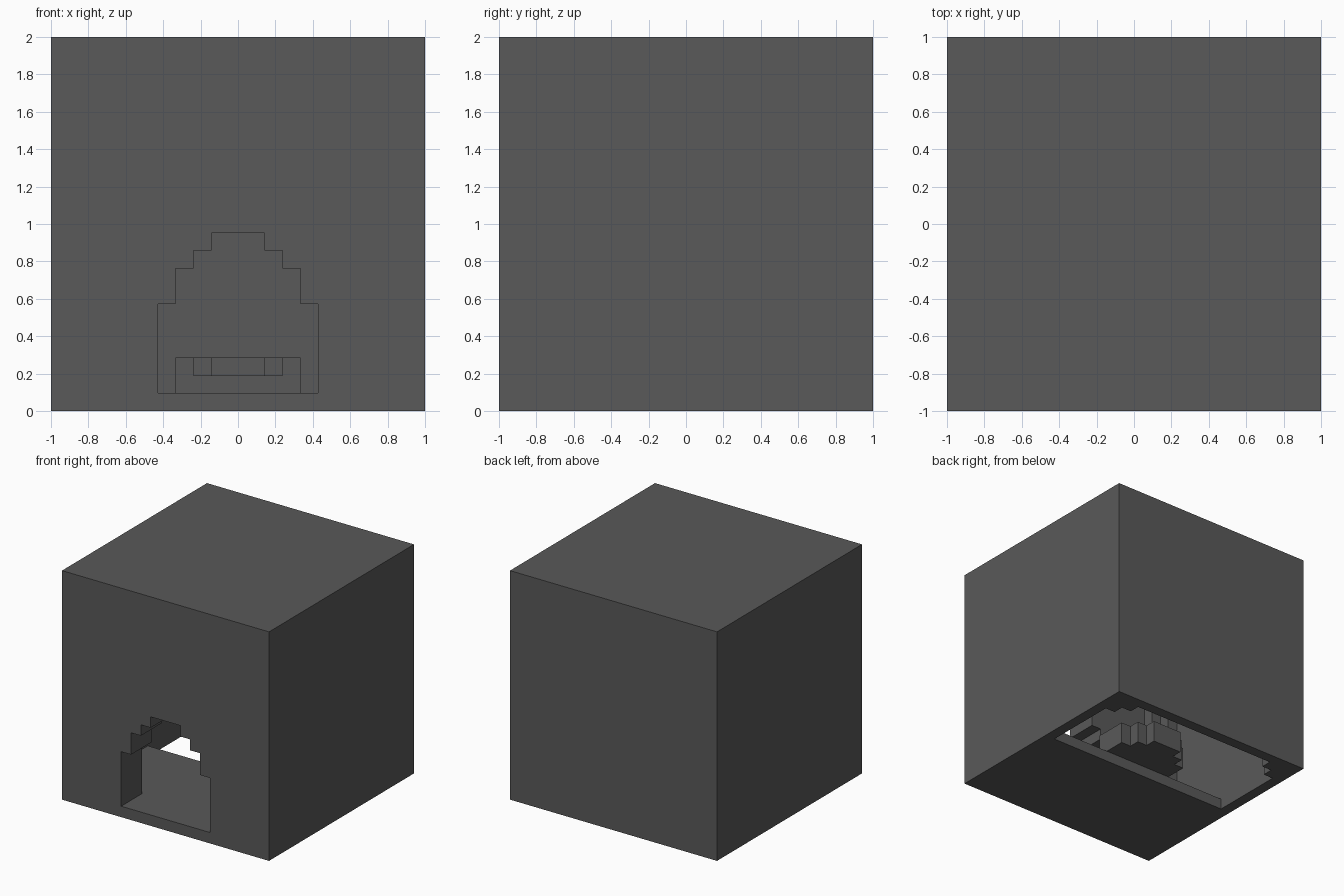
import bpy, bmesh
from mathutils import Vector

if "Cube" in bpy.data.objects:
    bpy.data.objects.remove(bpy.data.objects["Cube"], do_unlink=True)

U = 2 / 21  # one block; the house is 21 blocks on each side

stone = bpy.data.materials.new("dark_grey_stone")
stone.use_nodes = True
stone.diffuse_color = (0.1, 0.1, 0.1, 1)
stone.node_tree.nodes["Principled BSDF"].inputs["Base Color"].default_value = (0.1, 0.1, 0.1, 1)


def prism(name, outline, low, high, axis="z"):
    """Extrude a flat outline, given in blocks, along z (plan) or y (elevation)."""
    def place(a, b, h):
        p = (a, b, h) if axis == "z" else (a, h, b)
        return Vector((p[0] * U - 1, p[1] * U - 1, p[2] * U))
    bm = bmesh.new()
    base = bm.faces.new([bm.verts.new(place(a, b, low)) for a, b in outline])
    top = bmesh.ops.extrude_face_region(bm, geom=[base])["geom"]
    verts = [v for v in top if isinstance(v, bmesh.types.BMVert)]
    bmesh.ops.translate(bm, verts=verts, vec=place(0, 0, high) - place(0, 0, low))
    bmesh.ops.recalc_face_normals(bm, faces=bm.faces)
    mesh = bpy.data.meshes.new(name)
    bm.to_mesh(mesh)
    bm.free()
    mesh.materials.append(stone)
    obj = bpy.data.objects.new(name, mesh)
    bpy.context.collection.objects.link(obj)
    return obj


def mirrored(half):
    """Close a right-hand outline across the middle of the 21-block width."""
    return half + [(21 - a, b) for a, b in reversed(half)]


def cut(obj, cutter):
    cutter.hide_render = True
    mod = obj.modifiers.new("cut", "BOOLEAN")
    mod.operation = "DIFFERENCE"
    mod.solver = "EXACT"
    mod.object = cutter
    bpy.context.view_layer.objects.active = obj
    bpy.ops.object.modifier_apply(modifier=mod.name)
    bpy.data.objects.remove(cutter, do_unlink=True)


# Solid cube body
body = prism("house_shell", [(0, 0), (21, 0), (21, 21), (0, 21)], 0, 21)

# Room with stepped corners
back_half = [(20, 18), (19, 18), (19, 19), (18, 19), (18, 20)]
front_half = [(18, 3), (18, 4), (19, 4), (19, 5), (20, 5)]
cut(body, prism("room_cutter", mirrored(front_half + back_half), 1, 20))

# Opening in the rear half of the floor
cut(body, prism("floor_opening_cutter", mirrored([(20, 11)] + back_half), -1, 2))

# Stepped doorway through the thick front wall
door_half = [(15, 1), (15, 6), (14, 6), (14, 8), (13, 8), (13, 9), (12, 9), (12, 10)]
cut(body, prism("doorway_cutter", mirrored(door_half), -1, 4, "y"))

# Seat on the floor edge, rounded at the back
seat_half = [(14, 10), (14, 13), (13, 13), (13, 14), (12, 14), (12, 15)]
seat = prism("seat", mirrored(seat_half), 1, 3)
hollow_half = [(13, 9), (13, 13), (12, 13), (12, 14)]
cut(seat, prism("seat_hollow_cutter", mirrored(hollow_half), 2, 4))

# Merge leftover flat divisions
for obj in (body, seat):
    bm = bmesh.new()
    bm.from_mesh(obj.data)
    bmesh.ops.remove_doubles(bm, verts=bm.verts, dist=0.0005)
    bmesh.ops.dissolve_limit(bm, angle_limit=0.01, verts=bm.verts, edges=bm.edges)
    bm.to_mesh(obj.data)
    bm.free()
